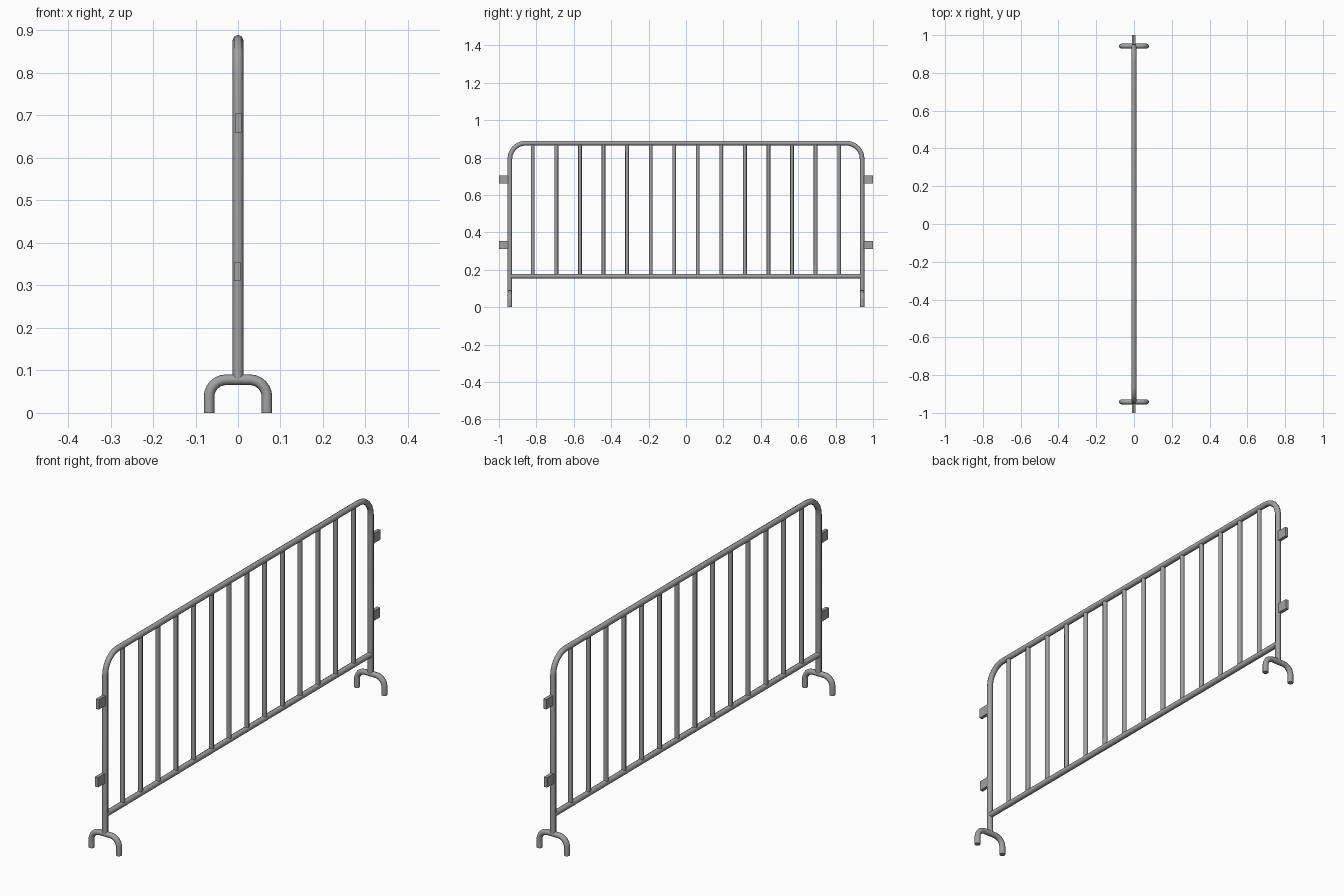
import bpy
import math
from mathutils import Vector

if "Cube" in bpy.data.objects:
    bpy.data.objects.remove(bpy.data.objects["Cube"], do_unlink=True)


def make_material(name, value):
    mat = bpy.data.materials.new(name)
    mat.use_nodes = True
    colour = (value, value, value, 1)
    mat.diffuse_color = colour
    mat.node_tree.nodes["Principled BSDF"].inputs["Base Color"].default_value = colour
    return mat


STEEL = make_material("galvanised steel", 0.36)

TUBE = 0.0125        # frame and foot tube radius
BAR = 0.010          # infill bar radius
POST_Y = 0.942
TOP_Z = 0.877
RAIL_Z = 0.165
FOOT_Z = 0.078


def arch(half, top, bottom, radius, steps=6):
    """Upside-down U with rounded corners, as (across, up) pairs."""
    side = [(half, bottom)]
    for i in range(steps + 1):
        a = math.pi / 2 * i / steps
        side.append((half - radius + radius * math.cos(a),
                     top - radius + radius * math.sin(a)))
    return side + [(-u, z) for u, z in reversed(side)]


def tube(name, points, radius, resolution=2):
    """Sweep a round section along a path and turn it into a mesh."""
    curve = bpy.data.curves.new(name, "CURVE")
    curve.dimensions = "3D"
    curve.bevel_depth = radius
    curve.bevel_resolution = resolution
    curve.use_fill_caps = True
    spline = curve.splines.new("POLY")
    spline.points.add(len(points) - 1)
    for point, co in zip(spline.points, points):
        point.co = (*co, 1)
    obj = bpy.data.objects.new(name, curve)
    bpy.context.collection.objects.link(obj)
    bpy.ops.object.select_all(action="DESELECT")
    obj.select_set(True)
    bpy.context.view_layer.objects.active = obj
    bpy.ops.object.convert(target="MESH")
    obj = bpy.context.object
    obj.name = name
    obj.data.materials.clear()
    obj.data.materials.append(STEEL)
    bpy.ops.object.shade_smooth_by_angle(angle=math.radians(50))
    return obj


def box(name, centre, size):
    bpy.ops.mesh.primitive_cube_add(size=1, location=centre)
    obj = bpy.context.object
    obj.name = name
    obj.scale = size
    bpy.ops.object.transform_apply(location=False, rotation=False, scale=True)
    obj.data.materials.append(STEEL)


# Bent outer frame and lower rail
tube("outer_frame", [Vector((0, u, z)) for u, z in arch(POST_Y, TOP_Z, FOOT_Z, 0.085)], TUBE)
tube("lower_rail", [(0, -POST_Y, RAIL_Z), (0, POST_Y, RAIL_Z)], TUBE)

# Upright infill bars
BARS, SPACING = 14, 0.126
for i in range(BARS):
    y = (i - (BARS - 1) / 2) * SPACING
    tube(f"infill_bar_{i + 1}", [(0, y, RAIL_Z), (0, y, TOP_Z)], BAR)

# Bent feet and connector tabs at both ends
for end, sign in (("front", -1), ("back", 1)):
    y = sign * POST_Y
    tube(f"{end}_foot", [Vector((u, y, z)) for u, z in arch(0.068, FOOT_Z, 0, 0.04)], TUBE)
    for level, x, z in (("upper", 0.001, 0.682), ("lower", -0.002, 0.332)):
        box(f"{end}_{level}_tab", (x, sign * 0.973, z), (0.015, 0.054, 0.044))
